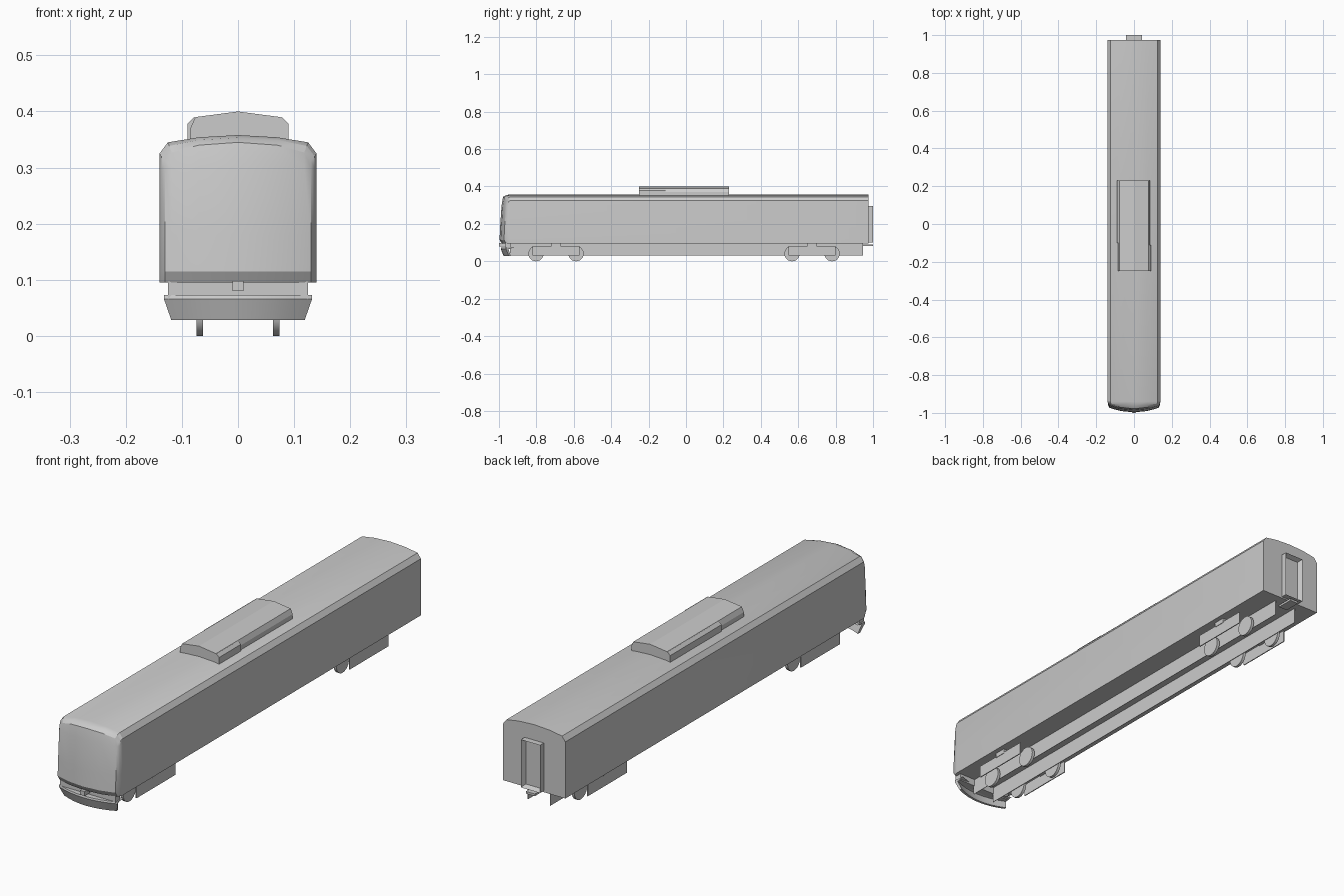
import bpy, bmesh, math
from mathutils import Matrix

if "Cube" in bpy.data.objects:
    bpy.data.objects.remove(bpy.data.objects["Cube"])


def finish(name, bm, smooth=None):
    bmesh.ops.recalc_face_normals(bm, faces=bm.faces)
    me = bpy.data.meshes.new(name)
    bm.to_mesh(me)
    bm.free()
    ob = bpy.data.objects.new(name, me)
    bpy.context.collection.objects.link(ob)
    if smooth:
        bpy.ops.object.select_all(action='DESELECT')
        ob.select_set(True)
        bpy.context.view_layer.objects.active = ob
        bpy.ops.object.shade_smooth_by_angle(angle=math.radians(smooth))
    return ob


def prism(name, pts, y0, y1):
    """Extrude an (x, z) outline along y."""
    bm = bmesh.new()
    f = bm.faces.new([bm.verts.new((x, y0, z)) for x, z in pts])
    ext = bmesh.ops.extrude_face_region(bm, geom=[f])['geom']
    for v in ext:
        if isinstance(v, bmesh.types.BMVert):
            v.co.y = y1
    return finish(name, bm)


def box(name, x0, x1, y0, y1, z0, z1):
    return prism(name, [(x0, z0), (x1, z0), (x1, z1), (x0, z1)], y0, y1)


def strip(bm, a, b):
    for i in range(len(a) - 1):
        bm.faces.new((a[i], a[i + 1], b[i + 1], b[i]))


def mirrored(half):
    return [(-x, z) for x, z in half] + [(x, z) for x, z in reversed(half[:-1])]


# Car body: roof section lofted forward into a bowed cab face
def car_body():
    bm = bmesh.new()
    roof = mirrored([(0.14, 0.325), (0.125, 0.345), (0.07, 0.354), (0, 0.358)])
    brow = mirrored([(0.13, 0.312), (0.118, 0.327), (0.07, 0.34), (0, 0.345)])
    rows = [(0.30, -0.986), (0.18, -0.994), (0.115, -0.997), (0.095, -0.985)]

    def bow(x, y):
        return y + 0.024 * (x / 0.13) ** 2

    grid = [[bm.verts.new((x, bow(x, -0.978), z)) for x, z in brow]]
    for z, y in rows:
        grid.append([bm.verts.new((x, bow(x, y), z)) for x, _ in brow])
    for a, b in zip(grid, grid[1:]):
        strip(bm, a, b)
    zs = [r[0] for r in rows]
    front = [r[0] for r in reversed(grid[1:])] + grid[0] + [r[-1] for r in grid[1:]]
    outline = [(-0.14, z) for z in reversed(zs)] + roof + [(0.14, z) for z in zs]
    full = [bm.verts.new((x, -0.94, z)) for x, z in outline]
    mid = [bm.verts.new((f.co.x * .35 + v.co.x * .65, f.co.y * .6 + v.co.y * .4,
                         f.co.z * .35 + v.co.z * .65)) for f, v in zip(front, full)]
    rear = [bm.verts.new((x, 0.975, z)) for x, z in outline]
    for a, b in ((front, mid), (mid, full), (full, rear)):
        strip(bm, a, b)
    bm.faces.new(rear)
    bm.faces.new([rear[0], full[0], mid[0]] + grid[-1] + [mid[-1], full[-1], rear[-1]])
    finish("car_body", bm, 25)


car_body()


# Front skirt: thin bowed shell with a top lip and raked lower edge
def front_skirt():
    bm = bmesh.new()
    sect = [(0.97, -0.945, 0.073), (1.0, -0.988, 0.073), (1.0, -0.99, 0.066),
            (0.9, -0.975, 0.028), (0.88, -0.965, 0.028), (0.96, -0.978, 0.066)]
    n = 8
    cols = []
    for i in range(n + 1):
        t = 2 * i / n - 1
        cols.append([bm.verts.new((0.132 * s * t, y + 0.028 * t * t, z)) for s, y, z in sect])
    for a, b in zip(cols, cols[1:]):
        strip(bm, a + a[:1], b + b[:1])
    bm.faces.new(cols[0])
    bm.faces.new(cols[-1])
    finish("front_skirt", bm, 30)


front_skirt()
box("front_buffer_beam", -0.125, 0.125, -0.965, -0.935, 0.066, 0.097)
box("front_coupler", -0.01, 0.01, -1.0, -0.94, 0.08, 0.098)
box("rear_coupler", -0.02, 0.02, 0.93, 1.0, 0.082, 0.091)


# Gangway with recessed doorway at the rear
def gangway():
    bm = bmesh.new()
    bmesh.ops.create_cube(bm, size=1, matrix=Matrix.Translation((0, 0.985, 0.198))
                          @ Matrix.Diagonal((0.086, 0.03, 0.194, 1)))
    end = max(bm.faces, key=lambda f: f.calc_center_median().y)
    bmesh.ops.inset_region(bm, faces=[end], thickness=0.012)
    bmesh.ops.translate(bm, verts=end.verts, vec=(0, -0.02, 0))
    finish("gangway", bm)


gangway()

# Roof unit with a taller shoulder panel on part of each side
core = mirrored([(0.085, 0.345), (0.085, 0.37), (0.076, 0.39), (0, 0.40)])
prism("roof_unit", core, -0.25, 0.23)
for s, y0, y1 in ((1, -0.25, -0.11), (-1, -0.10, 0.23)):
    prism("roof_unit_shoulder", [(s * x, z) for x, z in
          ((0.07, 0.345), (0.09, 0.345), (0.09, 0.378), (0.078, 0.3898), (0.07, 0.385))], y0, y1)

# Underframe sills running the length of the car
for s in (-1, 1):
    box("underframe_sill", s * 0.05 - 0.001, s * 0.05 + 0.001, -0.94, 0.945, 0.03, 0.096)


# Bogies: side frames, springs and wheels
def wheel(x, y):
    bm = bmesh.new()
    bmesh.ops.create_cone(bm, cap_ends=True, segments=24, radius1=0.041, radius2=0.041,
                          depth=0.012, matrix=Matrix.Translation((x, y, 0.041))
                          @ Matrix.Rotation(math.pi / 2, 4, 'Y'))
    finish("wheel", bm, 30)


for yc in (-0.695, 0.674):
    for s in (-1, 1):
        box("bogie_side_frame", s * 0.116 - 0.002, s * 0.116 + 0.002,
            yc - 0.125, yc + 0.125, 0.031, 0.081)
        box("bogie_spring", s * 0.108 - 0.012, s * 0.108 + 0.012,
            yc - 0.025, yc + 0.025, 0.076, 0.096)
        for dy in (-0.107, 0.107):
            wheel(s * 0.068, yc + dy)
